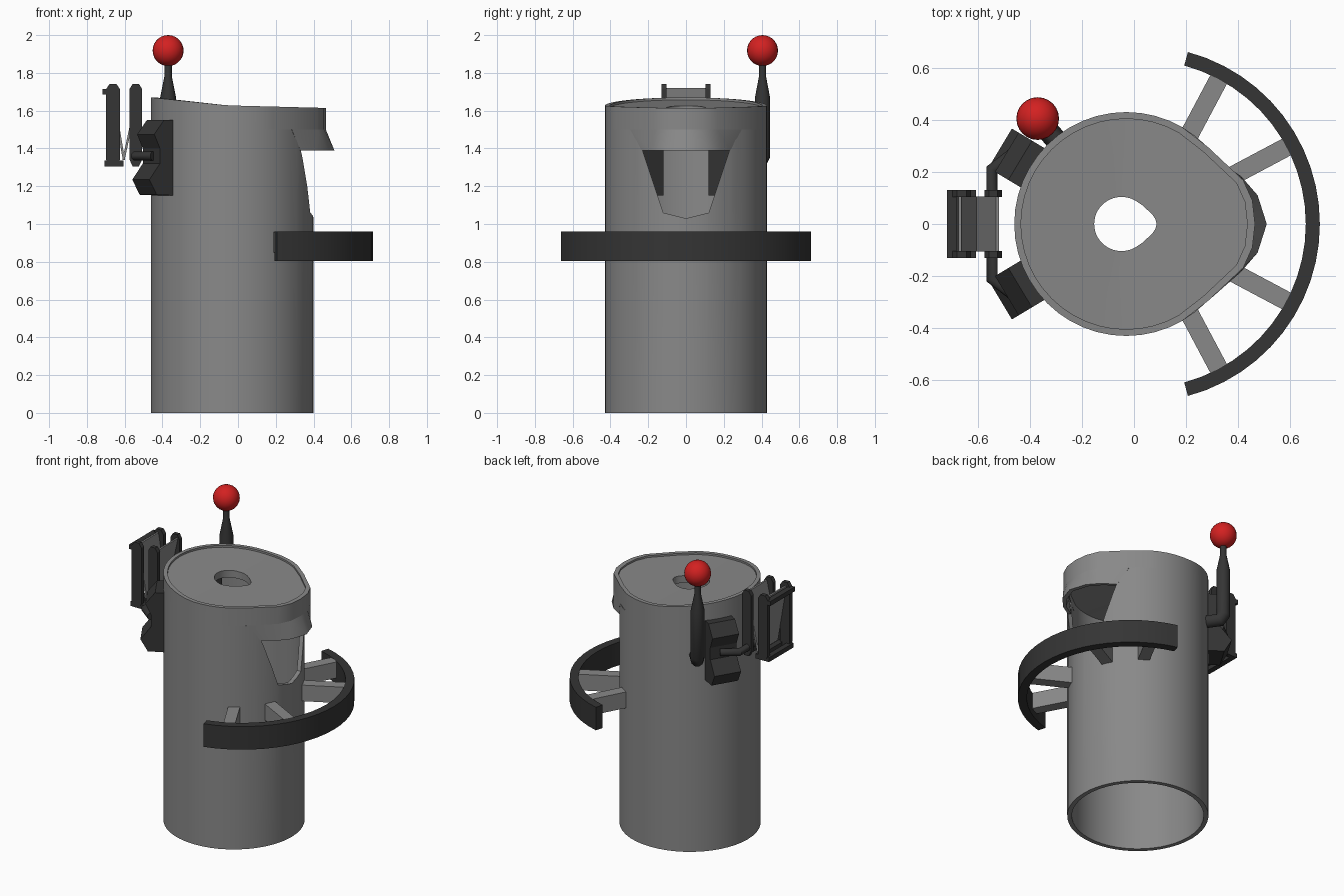
import bpy, bmesh, math
from mathutils import Vector, Matrix

if "Cube" in bpy.data.objects:
    bpy.data.objects.remove(bpy.data.objects["Cube"])


def material(name, rgb):
    m = bpy.data.materials.new(name)
    m.diffuse_color = (*rgb, 1)
    m.use_nodes = True
    m.node_tree.nodes["Principled BSDF"].inputs["Base Color"].default_value = m.diffuse_color
    return m


GRAY = material("body_gray", (0.25, 0.25, 0.25))
DARK = material("dark_charcoal", (0.035, 0.035, 0.035))
RED = material("knob_red", (0.65, 0.015, 0.015))
CX, R, WALL = -0.03, 0.43, 0.028      # tube axis, radius and wall


def finish(name, bm, mat, smooth=30):
    bmesh.ops.recalc_face_normals(bm, faces=bm.faces)
    me = bpy.data.meshes.new(name)
    bm.to_mesh(me)
    bm.free()
    ob = bpy.data.objects.new(name, me)
    bpy.context.collection.objects.link(ob)
    me.materials.append(mat)
    if smooth:
        shade(ob, smooth)
    return ob


def shade(ob, angle):
    bpy.ops.object.select_all(action='DESELECT')
    ob.select_set(True)
    bpy.context.view_layer.objects.active = ob
    bpy.ops.object.shade_smooth_by_angle(angle=math.radians(angle))


def loft(name, loops, mat, closed=True, smooth=30):
    """Join equal loops in a cycle; open strips get end caps."""
    bm = bmesh.new()
    vs = [[bm.verts.new(p) for p in loop] for loop in loops]
    n = len(vs[0])
    for a, b in zip(vs, vs[1:] + vs[:1]):
        for i in range(n if closed else n - 1):
            j = (i + 1) % n
            bm.faces.new((a[i], a[j], b[j], b[i]))
    if not closed:
        bm.faces.new([l[0] for l in vs])
        bm.faces.new([l[-1] for l in vs])
    return finish(name, bm, mat, smooth)


def prism(name, pts, half, mat, matrix=Matrix(), smooth=0):
    """Extrude an (x, z) profile by +-half along y, then transform."""
    bm = bmesh.new()
    f = bm.faces.new([bm.verts.new((x, -half, z)) for x, z in pts])
    g = bmesh.ops.extrude_face_region(bm, geom=[f])['geom']
    bmesh.ops.translate(bm, vec=(0, 2 * half, 0),
                        verts=[v for v in g if isinstance(v, bmesh.types.BMVert)])
    bm.transform(matrix)
    return finish(name, bm, mat, smooth)


def rect(x0, x1, z0, z1):
    return [(x0, z0), (x1, z0), (x1, z1), (x0, z1)]


def at(pts, z, scale=1.0):
    """Place an outline around the tube axis; z is a number or rule."""
    return [(CX + x * scale, y * scale, z(CX + x) if callable(z) else z) for x, y in pts]


def mirrored(half):
    return half + [(x, -y) for x, y in reversed(half[1:-1])]


def rod(name, pts, mat):
    """Round rod through (x, y, z, radius) points."""
    cu = bpy.data.curves.new(name, 'CURVE')
    cu.dimensions, cu.bevel_depth, cu.bevel_resolution, cu.use_fill_caps = '3D', 1, 3, True
    sp = cu.splines.new('POLY')
    sp.points.add(len(pts) - 1)
    for p, (x, y, z, r) in zip(sp.points, pts):
        p.co, p.radius = (x, y, z, 1), r
    ob = bpy.data.objects.new(name, cu)
    bpy.context.collection.objects.link(ob)
    cu.materials.append(mat)
    bpy.ops.object.select_all(action='DESELECT')
    ob.select_set(True)
    bpy.context.view_layer.objects.active = ob
    bpy.ops.object.convert(target='MESH')
    shade(bpy.context.view_layer.objects.active, 40)


def arc(r, start, stop, n):
    return [(r * math.cos(math.radians(start + (stop - start) * i / n)),
             r * math.sin(math.radians(start + (stop - start) * i / n))) for i in range(n + 1)]


# Main tube, open below, with a trapezoid opening under the hood
ring = arc(R, 0, 360, 48)[:-1]
k = 1 - WALL / R
tube = loft("main_tube", [at(ring, 0), at(ring, 1.5), at(ring, 1.5, k), at(ring, 0, k)], GRAY, smooth=0)
cut = prism("opening_cutter", [(-0.265, 1.51), (-0.23, 1.39), (-0.12, 1.06), (0, 1.03),
                               (0.12, 1.06), (0.23, 1.39), (0.265, 1.51)], 0.3, GRAY,
            Matrix.Translation((0.5, 0, 0)) @ Matrix.Rotation(math.pi / 2, 4, 'Z'))
cut.hide_render = True
cut.hide_viewport = False
mod = tube.modifiers.new("opening", 'BOOLEAN')
mod.operation, mod.object, mod.solver = 'DIFFERENCE', cut, 'EXACT'
bpy.context.view_layer.objects.active = tube
bpy.ops.object.modifier_apply(modifier="opening")
bpy.data.objects.remove(cut)
shade(tube, 30)


# Pointed head with a sloping top edge
def top_z(x):
    return 1.67 - 0.105 * (x + 0.46) if x < -0.06 else 1.628 - 0.026 * (x + 0.06)


head = mirrored([(0.495, 0), (0.485, 0.09), (0.45, 0.168), (0.315, 0.295)] + arc(R, 60, 180, 16))
loft("head_wall", [at(head, 1.5), at(head, top_z), at(head, top_z, 0.94), at(head, 1.5, 0.94)], GRAY)

# Lid with a teardrop hole
hole = []
for x, y in head:
    a = math.atan2(y, x)
    hole.append((0.105 * math.cos(a) - 0.018 + 0.03 * max(0, math.cos(a)) ** 6, 0.104 * math.sin(a)))


def lid_z(x):
    return top_z(x) - 0.012


def lid_low(x):
    return top_z(x) - 0.06


loft("lid", [at(head, lid_z, 0.95), at(hole, lid_z), at(hole, lid_low), at(head, lid_low, 0.95)], GRAY)

# Flared hood lip above the opening
low = [(0.36, 0.235), (0.44, 0.185), (0.505, 0.11), (0.54, 0)]
high = [(0.315, 0.295), (0.45, 0.168), (0.485, 0.09), (0.495, 0)]
low, high = [h + [(x, -y) for x, y in reversed(h[:-1])] for h in (low, high)]
loft("hood_lip", [at(low, 1.39), at(high, 1.5), at(high, 1.5, 0.95), at(low, 1.39, 0.95)],
     GRAY, closed=False)

# Half-ring bumper and its spokes
outer, inner = arc(0.684, -75, 75, 24), arc(0.63, -75, 75, 24)
loft("bumper_ring", [[(x + 0.03, y, z) for x, y in pts] for pts, z in
     ((outer, 0.805), (outer, 0.96), (inner, 0.96), (inner, 0.805))], DARK, closed=False)
for deg, start in ((62, 0.38), (28, 0.29), (-28, 0.29), (-62, 0.38)):
    prism("bumper_spoke", rect(start, 0.64, 0.85, 0.958), 0.036, GRAY,
          Matrix.Translation((0.03, 0, 0)) @ Matrix.Rotation(math.radians(deg), 4, 'Z'))

# Clamps on the back of the tube
clamp = [(0.38, 1.15), (0.52, 1.155), (0.565, 1.235), (0.50, 1.32), (0.50, 1.40),
         (0.535, 1.475), (0.475, 1.55), (0.38, 1.55)]
for deg in (149, 211):
    prism("clamp", clamp, 0.088, DARK,
          Matrix.Translation((CX, 0, 0)) @ Matrix.Rotation(math.radians(deg), 4, 'Z'))

# Pipe joining the clamps
rod("clamp_pipe", [(-0.45, 0.28, 1.36, 0.024), (-0.545, 0.21, 1.36, 0.024),
                   (-0.545, -0.21, 1.36, 0.024), (-0.45, -0.28, 1.36, 0.024)], DARK)

# Twin holder frames: posts, cross bars and slanted panels
for x, w in ((-0.662, 0.036), (-0.541, 0.033)):
    post = [(x - w, 1.34), (x - w * 0.5, 1.305), (x + w * 0.5, 1.305), (x + w, 1.34),
            (x + w, 1.715), (x + w * 0.5, 1.742), (x - w * 0.5, 1.742), (x - w, 1.715)]
    for s in (-1, 1):
        prism("holder_post", post, 0.014, DARK, Matrix.Translation((0, s * 0.117, 0)))
for x, z in ((-0.70, 1.70), (-0.69, 1.32), (-0.625, 1.32), (-0.55, 1.34)):
    prism("holder_bar", rect(x - 0.018, x + 0.018, z - 0.015, z + 0.015), 0.13, DARK)
for x0, x1 in ((-0.61, -0.675), (-0.612, -0.53)):
    prism("holder_panel", [(x0, 1.34), (x0 + 0.012, 1.34), (x1 + 0.012, 1.72), (x1, 1.72)], 0.105, GRAY)

# Lever with elbow and ball knob
LX, LY = -0.37, 0.405
rod("lever", [(LX, LY, 1.86, 0.019), (LX, LY, 1.78, 0.02), (LX, LY, 1.67, 0.042),
              (LX, LY, 1.36, 0.042), (-0.355, 0.388, 1.325, 0.042), (-0.28, 0.30, 1.32, 0.042)], DARK)
bm = bmesh.new()
bmesh.ops.create_uvsphere(bm, u_segments=24, v_segments=14, radius=0.082,
                          matrix=Matrix.Translation((LX, LY, 1.918)))
finish("lever_knob", bm, RED, 60)
